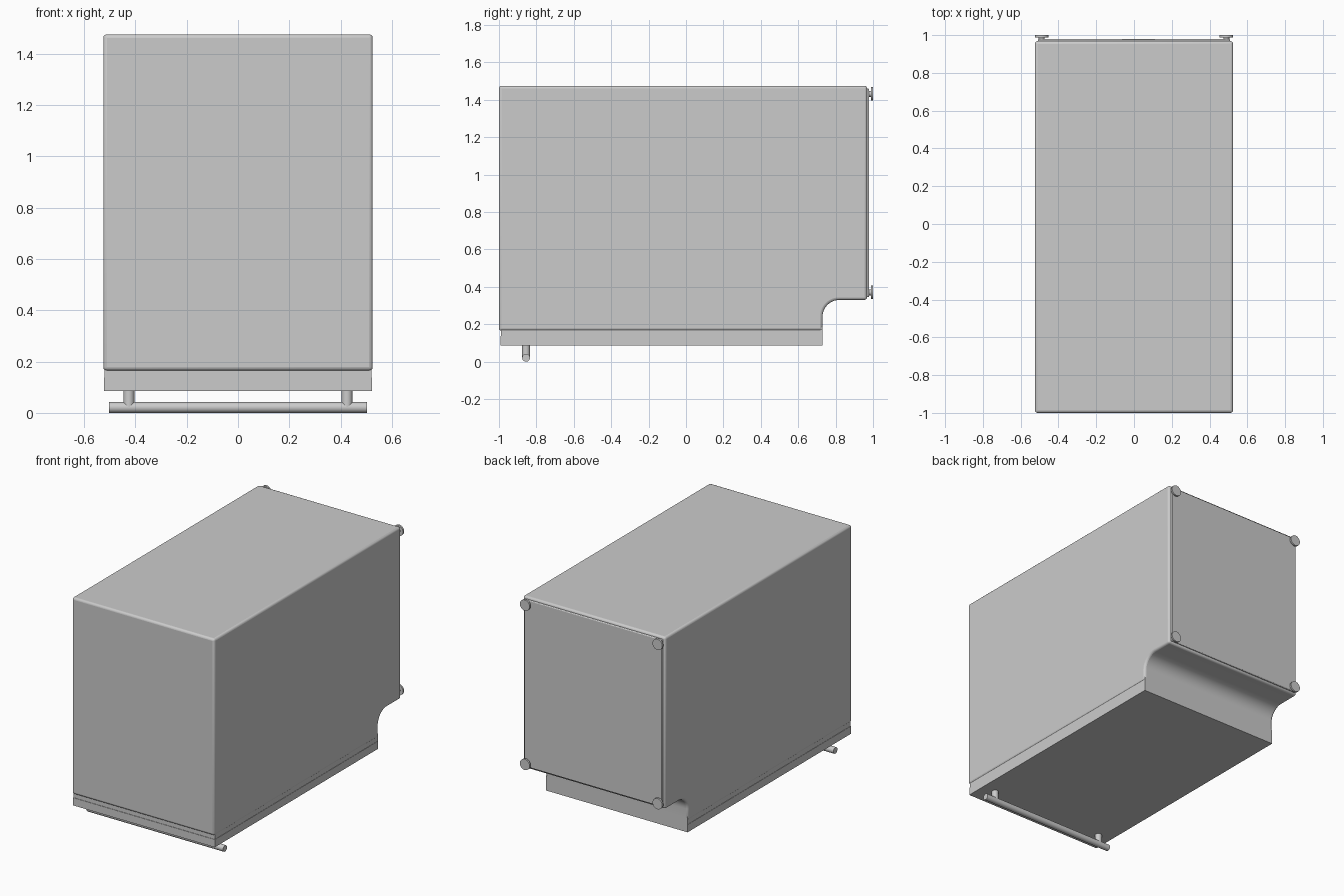
import bpy, bmesh, math
from mathutils import Matrix, Vector

if "Cube" in bpy.data.objects:
    bpy.data.objects.remove(bpy.data.objects["Cube"])


def finish(name, bm, bevel=0.0, segments=3):
    bmesh.ops.recalc_face_normals(bm, faces=bm.faces)
    mesh = bpy.data.meshes.new(name)
    bm.to_mesh(mesh)
    bm.free()
    obj = bpy.data.objects.new(name, mesh)
    bpy.context.collection.objects.link(obj)
    if bevel:
        mod = obj.modifiers.new("Soft edges", "BEVEL")
        mod.width = bevel
        mod.segments = segments
        mod.limit_method = "ANGLE"
        mod.angle_limit = math.radians(40)
        mod.use_clamp_overlap = False
    bpy.ops.object.select_all(action="DESELECT")
    bpy.context.view_layer.objects.active = obj
    obj.select_set(True)
    bpy.ops.object.shade_smooth_by_angle(angle=math.radians(35))
    return obj


def box(name, lo, hi, bevel=0.0):
    lo, hi = Vector(lo), Vector(hi)
    bm = bmesh.new()
    m = Matrix.Translation((lo + hi) / 2) @ Matrix.Diagonal((hi - lo).to_4d())
    m[3][3] = 1.0
    bmesh.ops.create_cube(bm, size=1, matrix=m)
    return finish(name, bm, bevel)


def rod(name, start, end, radius, sides=32):
    start, end = Vector(start), Vector(end)
    axis = end - start
    rot = axis.to_track_quat("Z", "Y").to_matrix().to_4x4()
    bm = bmesh.new()
    bmesh.ops.create_cone(bm, cap_ends=True, segments=sides, radius1=radius,
                          radius2=radius, depth=axis.length,
                          matrix=Matrix.Translation((start + end) / 2) @ rot)
    return finish(name, bm)


# Cabinet body: side profile with the rounded notch at the lower back
W = 0.525
profile = [(-1.0, 0.165), (-1.0, 1.475), (0.968, 1.475), (0.968, 0.33)]
for i in range(11):
    a = math.radians(90 + 9 * i)
    profile.append((0.82 + 0.09 * math.cos(a), 0.24 + 0.09 * math.sin(a)))
profile.append((0.73, 0.165))
bm = bmesh.new()
face = bm.faces.new([bm.verts.new((-W, y, z)) for y, z in profile])
ext = bmesh.ops.extrude_face_region(bm, geom=[face])
bmesh.ops.translate(bm, vec=(2 * W, 0, 0),
                    verts=[v for v in ext["geom"] if isinstance(v, bmesh.types.BMVert)])
finish("cabinet_body", bm, bevel=0.014)

# Two-layer plinth under the cabinet
box("plinth_upper", (-0.521, -0.988, 0.135), (0.521, 0.73, 0.185))
box("plinth_lower", (-0.523, -0.991, 0.086), (0.523, 0.73, 0.137))

# Raised back panel
box("back_panel", (-0.508, 0.95, 0.345), (0.508, 0.979, 1.46), 0.005)

# Four disc bumpers on the back
for sx in (-1, 1):
    for z in (0.37, 1.432):
        x = sx * 0.489
        rod("bumper_stem", (x, 0.96, z), (x, 0.991, z), 0.016)
        rod("bumper_disc", (x, 0.988, z), (x, 1.0, z), 0.036)

# Foot bar below the front, hung on two posts
rod("foot_bar", (-0.503, -0.855, 0.021), (0.503, -0.855, 0.021), 0.021)
for sx in (-1, 1):
    rod("foot_bar_post", (sx * 0.425, -0.855, 0.02), (sx * 0.425, -0.855, 0.09), 0.021)
